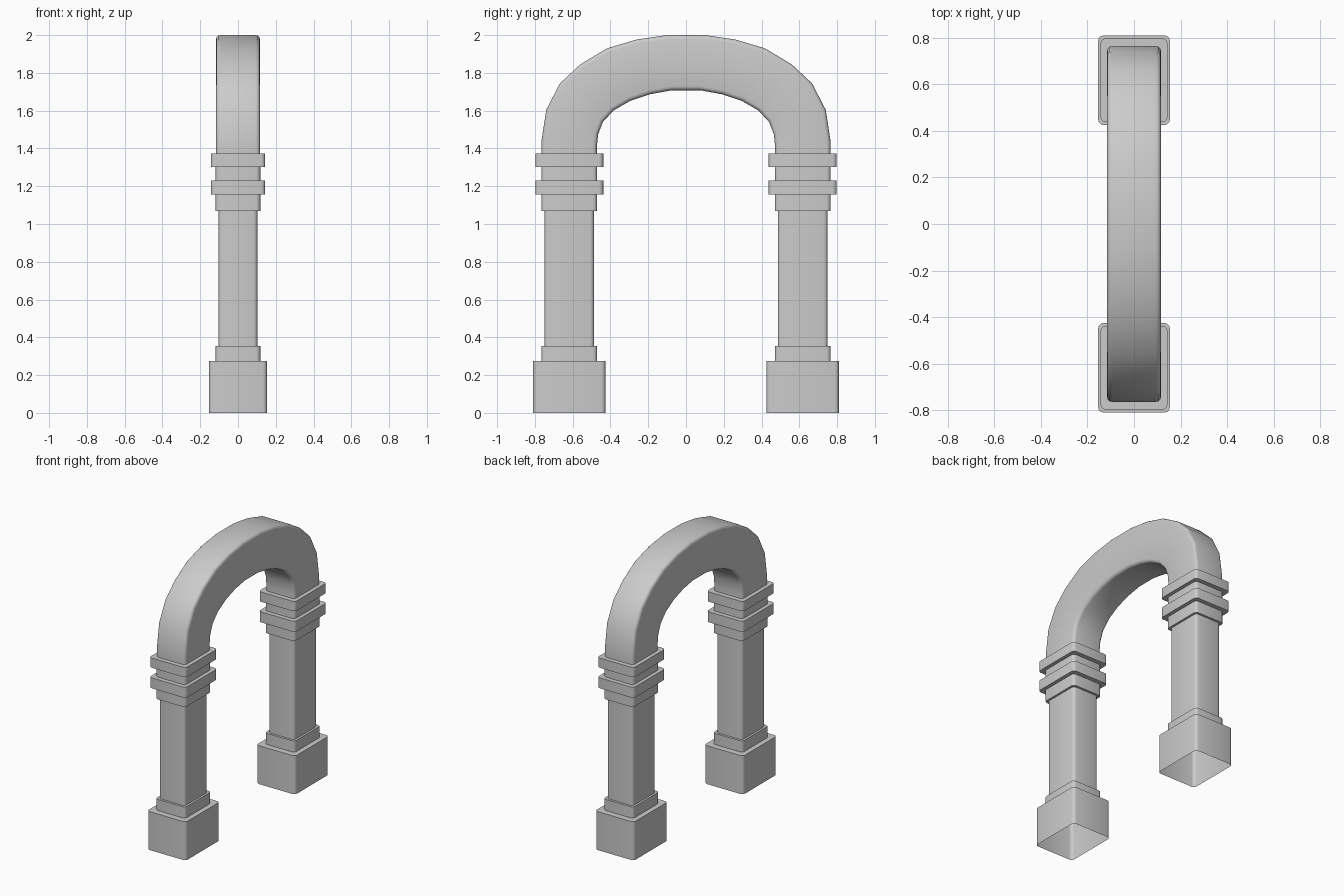
import bpy, bmesh, math
from mathutils import Vector

if "Cube" in bpy.data.objects:
    bpy.data.objects.remove(bpy.data.objects["Cube"])

R, SEG = 0.022, 3   # corner rounding


def ring(inner, outer, hx):
    """Rounded rectangle spanning inner->outer points (y, z), half width hx in x."""
    a, b = Vector((0, *inner)), Vector((0, *outer))
    mid, half = (a + b) / 2, (b - a).length / 2
    d = (b - a).normalized()
    pts = []
    for k, (sx, sd) in enumerate([(1, 1), (-1, 1), (-1, -1), (1, -1)]):
        for i in range(SEG + 1):
            t = math.pi / 2 * (k + i / SEG)
            u = sx * (hx - R) + R * math.cos(t)
            v = sd * (half - R) + R * math.sin(t)
            pts.append(mid + Vector((u, 0, 0)) + d * v)
    return pts


def loft(name, sections):
    bm = bmesh.new()
    rings = [[bm.verts.new(p) for p in ring(*s)] for s in sections]
    n = len(rings[0])
    for r0, r1 in zip(rings, rings[1:]):
        for i in range(n):
            j = (i + 1) % n
            bm.faces.new((r0[i], r0[j], r1[j], r1[i]))
    bmesh.ops.recalc_face_normals(bm, faces=bm.faces)
    me = bpy.data.meshes.new(name)
    bm.to_mesh(me)
    bm.free()
    ob = bpy.data.objects.new(name, me)
    bpy.context.collection.objects.link(ob)
    bpy.context.view_layer.objects.active = ob
    bpy.ops.object.select_all(action='DESELECT')
    ob.select_set(True)
    bpy.ops.object.shade_smooth_by_angle(angle=math.radians(40))
    return ob


# Stepped legs: (z bottom, z top, half x, half y), open underneath
YC = 0.618
steps = [
    (0.0, 0.275, 0.154, 0.192),    # plinth
    (0.275, 0.355, 0.118, 0.148),  # plinth step
    (0.355, 1.07, 0.103, 0.132),   # shaft
    (1.07, 1.155, 0.118, 0.148),   # collar
    (1.155, 1.23, 0.144, 0.18),    # lower band
    (1.23, 1.302, 0.118, 0.148),   # neck
    (1.302, 1.372, 0.144, 0.18),   # upper band
    (1.372, 1.372, 0.116, 0.146),  # seat of the arch
]
for side, name in ((-1, "front_leg"), (1, "back_leg")):
    secs = []
    for z0, z1, hx, hy in steps:
        for z in ((z0, z1) if z1 > z0 else (z0,)):
            secs.append(((side * (YC - hy), z), (side * (YC + hy), z), hx))
    loft(name, secs)

# Arch: inner and outer outline points for one half, mirrored to the other
half = [
    ((0.472, 1.372), (0.765, 1.372)),
    ((0.472, 1.41), (0.765, 1.44)),
    ((0.465, 1.475), (0.74, 1.605)),
    ((0.44, 1.54), (0.667, 1.745)),
    ((0.382, 1.602), (0.56, 1.845)),
    ((0.295, 1.652), (0.418, 1.93)),
    ((0.19, 1.687), (0.26, 1.977)),
    ((0.075, 1.708), (0.10, 2.0)),
]
secs = [(i, o, 0.116) for i, o in half]
secs += [((-i[0], i[1]), (-o[0], o[1]), 0.116) for i, o in reversed(half)]
loft("arch", secs)
